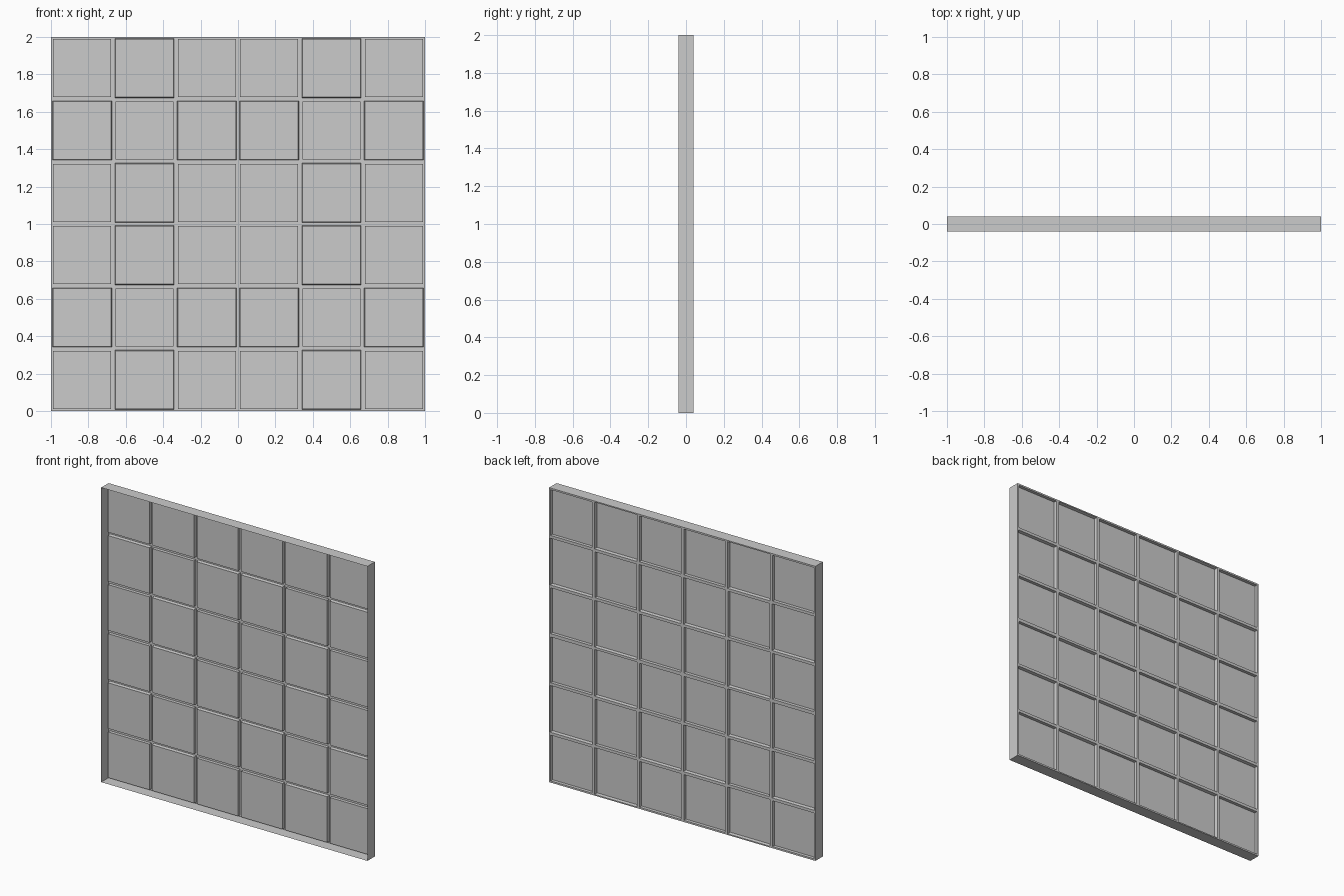
import bpy, bmesh
from mathutils import Matrix, Vector

if "Cube" in bpy.data.objects:
    bpy.data.objects.remove(bpy.data.objects["Cube"])

N = 6            # tiles per side
THICK = 0.08     # panel thickness
DEPTH = 0.022    # tile recess depth

# back sheet: 6 x 6 grid standing upright, normal towards +y
bm = bmesh.new()
bmesh.ops.create_grid(bm, x_segments=N, y_segments=N, size=1.0)
bm.transform(Matrix(((1, 0, 0, 0), (0, 0, 1, THICK / 2), (0, 1, 0, 1), (0, 0, 0, 1))))
rim = [e for e in bm.edges if e.is_boundary]

# sort the tiles into a mirrored checker of straight and tapered recesses
straight, tapered = [], []
for f in bm.faces:
    c = f.calc_center_median()
    i, j = int((c.x + 1) * N / 2), int(c.z * N / 2)
    odd = (min(i, N - 1 - i) + min(j, N - 1 - j)) % 2
    (tapered if odd else straight).append(f)

# outer rim: open-fronted shell walls
walls = bmesh.ops.extrude_edge_only(bm, edges=rim)["geom"]
bmesh.ops.translate(bm, vec=Vector((0, -THICK, 0)),
                    verts=[g for g in walls if isinstance(g, bmesh.types.BMVert)])

# recessed tiles: inset a border, then push each tile in
for tiles, border, taper in ((straight, 0.0160, 0.0), (tapered, 0.0115, 0.0045)):
    bmesh.ops.inset_individual(bm, faces=tiles, thickness=border)
    bmesh.ops.inset_individual(bm, faces=tiles, thickness=taper)
    bmesh.ops.translate(bm, vec=Vector((0, -DEPTH, 0)),
                        verts=list({v for f in tiles for v in f.verts}))

bmesh.ops.recalc_face_normals(bm, faces=bm.faces[:])
mesh = bpy.data.meshes.new("tiled_panel")
bm.to_mesh(mesh)
bm.free()
bpy.context.collection.objects.link(bpy.data.objects.new("tiled_panel", mesh))
